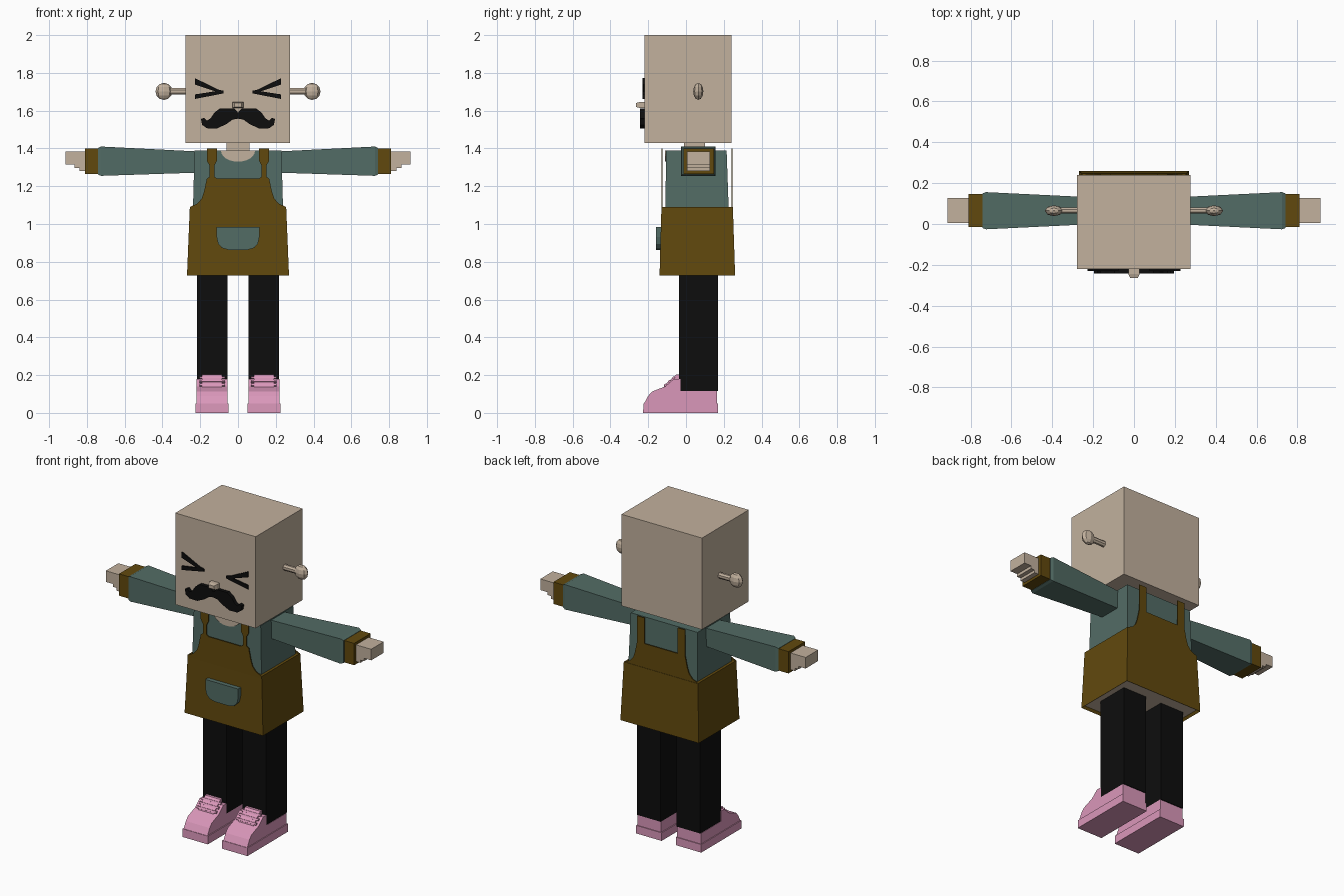
import bpy, bmesh, math
from mathutils import Matrix, Vector

old = bpy.data.objects.get("Cube")
if old:
    bpy.data.objects.remove(old, do_unlink=True)


def material(name, rgb):
    m = bpy.data.materials.new(name)
    m.use_nodes = True
    m.diffuse_color = (*rgb, 1)
    m.node_tree.nodes["Principled BSDF"].inputs["Base Color"].default_value = (*rgb, 1)
    return m


SKIN = material("skin", (0.54, 0.44, 0.34))
TEAL = material("teal_cloth", (0.085, 0.15, 0.13))
BROWN = material("brown_apron", (0.12, 0.066, 0.004))
BLACK = material("black", (0.004, 0.004, 0.004))
PINK = material("pink_shoe", (0.70, 0.31, 0.49))


def finish(name, bm, *mats):
    bmesh.ops.recalc_face_normals(bm, faces=bm.faces)
    mesh = bpy.data.meshes.new(name)
    bm.to_mesh(mesh)
    bm.free()
    for m in mats:
        mesh.materials.append(m)
    ob = bpy.data.objects.new(name, mesh)
    bpy.context.collection.objects.link(ob)
    return ob


def loft(bm, rings):
    """Bridge equal-length rings of points and cap both ends."""
    vs = [[bm.verts.new(p) for p in r] for r in rings]
    n = len(vs[0])
    for a, b in zip(vs, vs[1:]):
        for i in range(n):
            j = (i + 1) % n
            bm.faces.new((a[i], a[j], b[j], b[i]))
    bm.faces.new(vs[0])
    bm.faces.new(vs[-1])


def solid(name, rings, mat):
    bm = bmesh.new()
    loft(bm, rings)
    return finish(name, bm, mat)


def rect_z(x, y0, y1, z):
    return [(-x, y0, z), (x, y0, z), (x, y1, z), (-x, y1, z)]


def rect_x(x, y0, y1, z0, z1):
    return [(x, y0, z0), (x, y1, z0), (x, y1, z1), (x, y0, z1)]


def box(name, x0, x1, y0, y1, z0, z1, mat):
    return solid(name, [rect_x(x, y0, y1, z0, z1) for x in (x0, x1)], mat)


def plate(name, outline, y0, y1, mat):
    """Extrude an (x, z) outline along y."""
    return solid(name, [[(x, y, z) for x, z in outline] for y in (y0, y1)], mat)


def side_profile(name, outline, x0, x1, mat):
    """Extrude a (y, z) outline along x."""
    return solid(name, [[(x, y, z) for y, z in outline] for x in (x0, x1)], mat)


def mirrored(half):
    """Complete a half outline that starts and ends on x = 0."""
    return half + [(-x, z) for x, z in reversed(half) if x > 0]


# Head and neck
box("head", -0.278, 0.276, -0.22, 0.24, 1.43, 2.0, SKIN)
box("neck", -0.06, 0.06, -0.01, 0.10, 1.36, 1.44, SKIN)

# Moustache and nose
moustache = [(0, 1.59), (0.02, 1.612), (0.095, 1.612), (0.125, 1.59), (0.145, 1.56),
             (0.165, 1.547), (0.178, 1.562), (0.196, 1.556), (0.19, 1.525),
             (0.165, 1.507), (0.11, 1.506), (0.06, 1.53), (0.03, 1.552), (0, 1.558)]
plate("moustache", mirrored(moustache), -0.243, -0.218, BLACK)
solid("nose", [[(x * w, y, 1.63 + z * w) for x, z in
                ((-0.028, -0.016), (0.028, -0.016), (0.028, 0.016), (-0.028, 0.016))]
               for y, w in ((-0.215, 1), (-0.245, 1), (-0.264, 0.65))], SKIN)

# Torso, neckline and apron
solid("shirt", [rect_z(0.24, -0.11, 0.228, 1.02),
                rect_z(0.23, -0.105, 0.215, 1.39)], TEAL)
arc = [(0.09 * math.cos(a), 1.388 - 0.058 * math.sin(a))
       for a in (math.pi * i / 12 for i in range(13))]
plate("neckline", arc, -0.112, -0.104, SKIN)

bm = bmesh.new()
loft(bm, [rect_z(0.27, -0.14, 0.26, 0.728), rect_z(0.255, -0.13, 0.248, 1.09)])
bmesh.ops.recalc_face_normals(bm, faces=bm.faces)
under = [f for f in bm.faces if f.normal.z < -0.9]
bmesh.ops.inset_region(bm, faces=under, thickness=0.015, depth=-0.015)
for f in under:
    f.material_index = 1
finish("apron_skirt", bm, BROWN, SKIN)

bib_edge = [(0, 1.075), (0.255, 1.075), (0.255, 1.09), (0.215, 1.108), (0.192, 1.135),
            (0.18, 1.17), (0.165, 1.24)]
front_strap = [(0.15, 1.25), (0.15, 1.31), (0.165, 1.335), (0.165, 1.4), (0.112, 1.4),
               (0.112, 1.335), (0.125, 1.31), (0.125, 1.25), (0.11, 1.24), (0, 1.24)]
back_strap = [(0.165, 1.4), (0.115, 1.4), (0.115, 1.24), (0, 1.24)]
plate("front_bib", mirrored(bib_edge + front_strap), -0.131, -0.125, BROWN)
plate("back_bib", mirrored(bib_edge + back_strap), 0.24, 0.246, BROWN)

pocket = [(0, 0.985), (0.113, 0.985), (0.113, 0.93), (0.105, 0.895), (0.085, 0.873),
          (0.05, 0.863), (0, 0.863)]
plate("pocket", mirrored(pocket), -0.16, -0.128, TEAL)

# Paired parts
for side, s in (("left", 1), ("right", -1)):
    # Squinting eye made of two tapered strokes
    for part, hi, lo in (("upper", 1.772, 1.738), ("lower", 1.662, 1.686)):
        stroke = [(0.228, hi), (0.228, lo), (0.105, 1.697), (0.076, 1.692),
                  (0.076, 1.705), (0.105, 1.712)]
        if part == "lower":
            stroke = [(0.228, hi), (0.228, lo), (0.105, 1.705), (0.076, 1.705),
                      (0.076, 1.692), (0.105, 1.686)]
        plate(f"{side}_eye_{part}", [(s * x, z) for x, z in stroke], -0.229, -0.219, BLACK)

    # Ear: stem with a faceted knob
    solid(f"{side}_ear_stem", [[(s * x, 0.065 + 0.016 * math.cos(a), 1.702 + 0.019 * math.sin(a))
                                for a in (math.pi * i / 4 + math.pi / 8 for i in range(8))]
                               for x in (0.27, 0.38)], SKIN)
    bm = bmesh.new()
    bmesh.ops.create_uvsphere(bm, u_segments=8, v_segments=6, radius=1, matrix=(
        Matrix.Translation((s * 0.392, 0.065, 1.702)) @
        Matrix.Diagonal((0.045, 0.027, 0.045, 1))))
    finish(f"{side}_ear_knob", bm, SKIN)

    # Sleeve, cuff and hand
    solid(f"{side}_sleeve", [rect_x(s * x, 0.065 - w, 0.065 + w, z0, z1)
                             for x, w, z0, z1 in ((0.21, 0.066, 1.272, 1.384),
                                                  (0.725, 0.091, 1.255, 1.41),
                                                  (0.742, 0.085, 1.262, 1.402))], TEAL)
    box(f"{side}_cuff", s * 0.735, s * 0.81, -0.014, 0.148, 1.264, 1.4, BROWN)
    box(f"{side}_hand", s * 0.8, s * 0.914, 0.005, 0.128, 1.315, 1.384, SKIN)
    box(f"{side}_fingers", s * 0.8, s * 0.865, 0.005, 0.128, 1.297, 1.32, SKIN)
    box(f"{side}_palm", s * 0.8, s * 0.84, 0.005, 0.128, 1.28, 1.32, SKIN)

    # Trouser leg
    box(f"{side}_leg", s * 0.055, s * 0.217, -0.036, 0.17, 0.117, 0.75, BLACK)

    # Shoe: sole, upper, tongue and laces
    side_profile(f"{side}_sole", [(-0.227, 0), (0.17, 0), (0.17, 0.05), (-0.225, 0.05)],
                 s * 0.049, s * 0.224, PINK)
    upper = [(-0.222, 0.05), (0.165, 0.05), (0.165, 0.117), (-0.03, 0.117), (-0.03, 0.18),
             (-0.065, 0.18), (-0.11, 0.14), (-0.18, 0.113), (-0.2, 0.09)]
    side_profile(f"{side}_shoe_upper", upper, s * 0.055, s * 0.219, PINK)
    tongue = [(-0.12, 0.13), (-0.03, 0.13), (-0.034, 0.203), (-0.052, 0.203), (-0.115, 0.147)]
    side_profile(f"{side}_tongue", tongue, s * 0.085, s * 0.19, PINK)
    for i in range(3):
        y, z = -0.112 + 0.022 * i, 0.146 + 0.019 * i
        side_profile(f"{side}_lace_{i + 1}",
                     [(y - 0.006, z), (y, z + 0.009), (y + 0.012, z + 0.006), (y + 0.004, z - 0.008)],
                     s * 0.07, s * 0.204, PINK)
